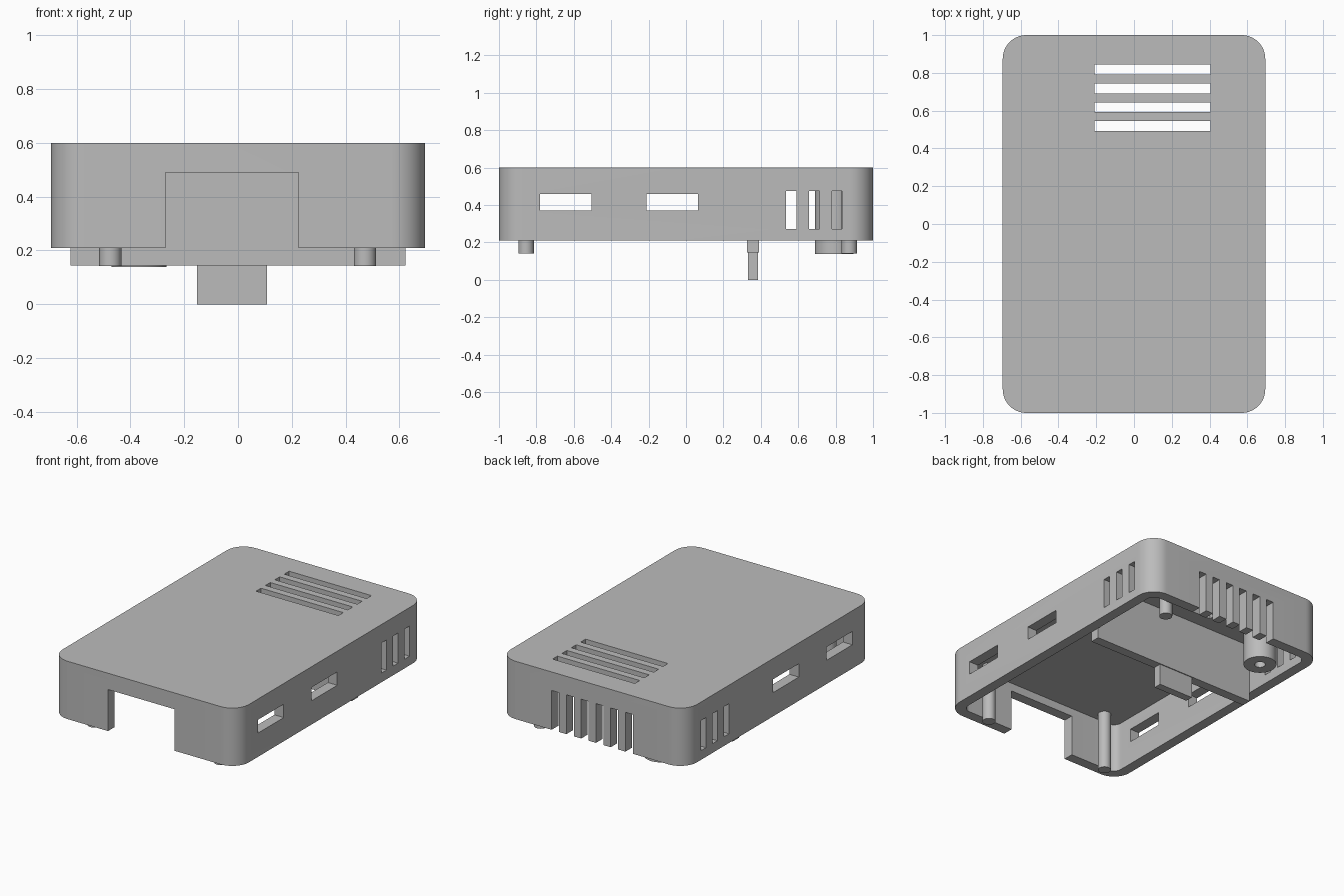
import bpy
import bmesh
from math import cos, sin, pi

cube = bpy.data.objects.get("Cube")
if cube:
    bpy.data.objects.remove(cube, do_unlink=True)

grey = bpy.data.materials.new("plain_grey")
grey.use_nodes = True
grey.diffuse_color = (0.5, 0.5, 0.5, 1)
grey.node_tree.nodes["Principled BSDF"].inputs["Base Color"].default_value = (0.5, 0.5, 0.5, 1)

WALL, BOTTOM, TOP, ROOF = 0.07, 0.21, 0.6, 0.545
HALF_X, HALF_Y, RADIUS = 0.695, 1.0, 0.125


def extrude_outline(name, outline, z0, z1):
    """Solid prism from a counter-clockwise outline."""
    bm = bmesh.new()
    low = [bm.verts.new((x, y, z0)) for x, y in outline]
    high = [bm.verts.new((x, y, z1)) for x, y in outline]
    bm.faces.new(low[::-1])
    bm.faces.new(high)
    for i in range(len(low)):
        j = (i + 1) % len(low)
        bm.faces.new((low[i], low[j], high[j], high[i]))
    mesh = bpy.data.meshes.new(name)
    bm.to_mesh(mesh)
    bm.free()
    mesh.materials.append(grey)
    obj = bpy.data.objects.new(name, mesh)
    bpy.context.collection.objects.link(obj)
    return obj


def box(name, x0, x1, y0, y1, z0, z1):
    return extrude_outline(name, [(x0, y0), (x1, y0), (x1, y1), (x0, y1)], z0, z1)


def cylinder(name, x, y, r, z0, z1, sides=32):
    ring = [(x + r * cos(2 * pi * i / sides), y + r * sin(2 * pi * i / sides)) for i in range(sides)]
    return extrude_outline(name, ring, z0, z1)


def rounded_block(name, hx, hy, r, z0, z1, steps=12):
    pts = []
    for k, (sx, sy) in enumerate([(1, 1), (-1, 1), (-1, -1), (1, -1)]):
        for i in range(steps + 1):
            a = pi / 2 * (k + i / steps)
            pts.append((sx * (hx - r) + r * cos(a), sy * (hy - r) + r * sin(a)))
    return extrude_outline(name, pts, z0, z1)


def select(obj):
    bpy.ops.object.select_all(action='DESELECT')
    obj.select_set(True)
    bpy.context.view_layer.objects.active = obj


def cut(obj, cutter):
    mod = obj.modifiers.new("cut", 'BOOLEAN')
    mod.operation, mod.solver, mod.object = 'DIFFERENCE', 'EXACT', cutter
    select(obj)
    bpy.ops.object.modifier_apply(modifier=mod.name)
    bpy.data.objects.remove(cutter, do_unlink=True)


# Hollow shell, open underneath
shell = rounded_block("case_shell", HALF_X, HALF_Y, RADIUS, BOTTOM, TOP)
cut(shell, rounded_block("cavity", HALF_X - WALL, HALF_Y - WALL, RADIUS - WALL, BOTTOM - 0.1, ROOF))

# Wide front opening
cut(shell, box("front_opening", -0.27, 0.225, -1.1, -0.9, 0.1, 0.49))

# Side windows and side vents, through both walls
for y in (-0.78, -0.21):
    cut(shell, box("side_window", -1, 1, y, y + 0.275, 0.37, 0.46))
for i in range(3):
    y = 0.535 + 0.1225 * i
    cut(shell, box("side_vent", -1, 1, y, y + 0.055, 0.272, 0.475))

# Roof vents
for i in range(4):
    y = 0.492 + 0.1 * i
    cut(shell, box("roof_vent", -0.21, 0.405, y, y + 0.052, 0.5, 0.7))

# Comb of vents in the back wall, open at the rim
for i in range(6):
    x = -0.303 + 0.11 * i
    cut(shell, box("back_vent", x, x + 0.055, 0.9, 1.1, 0.1, 0.475))

# Inner divider with its locating tab
divider = box("divider_wall", -0.622, 0.622, 0.325, 0.39, 0.145, ROOF + 0.005)
tab = box("divider_tab", -0.152, 0.108, 0.331, 0.384, 0, 0.145)

# Support posts and the hollow screw boss
parts = [shell]
for name, x, y in (("front_left_post", 0.472, -0.855),
                   ("front_right_post", -0.475, -0.855),
                   ("back_left_post", 0.472, 0.873)):
    parts.append(cylinder(name, x, y, 0.041, 0.142, ROOF + 0.005))
boss = cylinder("screw_boss", -0.368, 0.793, 0.103, 0.138, ROOF + 0.005, 40)
cut(boss, cylinder("boss_hole", -0.368, 0.793, 0.034, 0.1, 0.5))
parts.append(boss)

for obj in parts:
    select(obj)
    bpy.ops.object.shade_smooth_by_angle()
